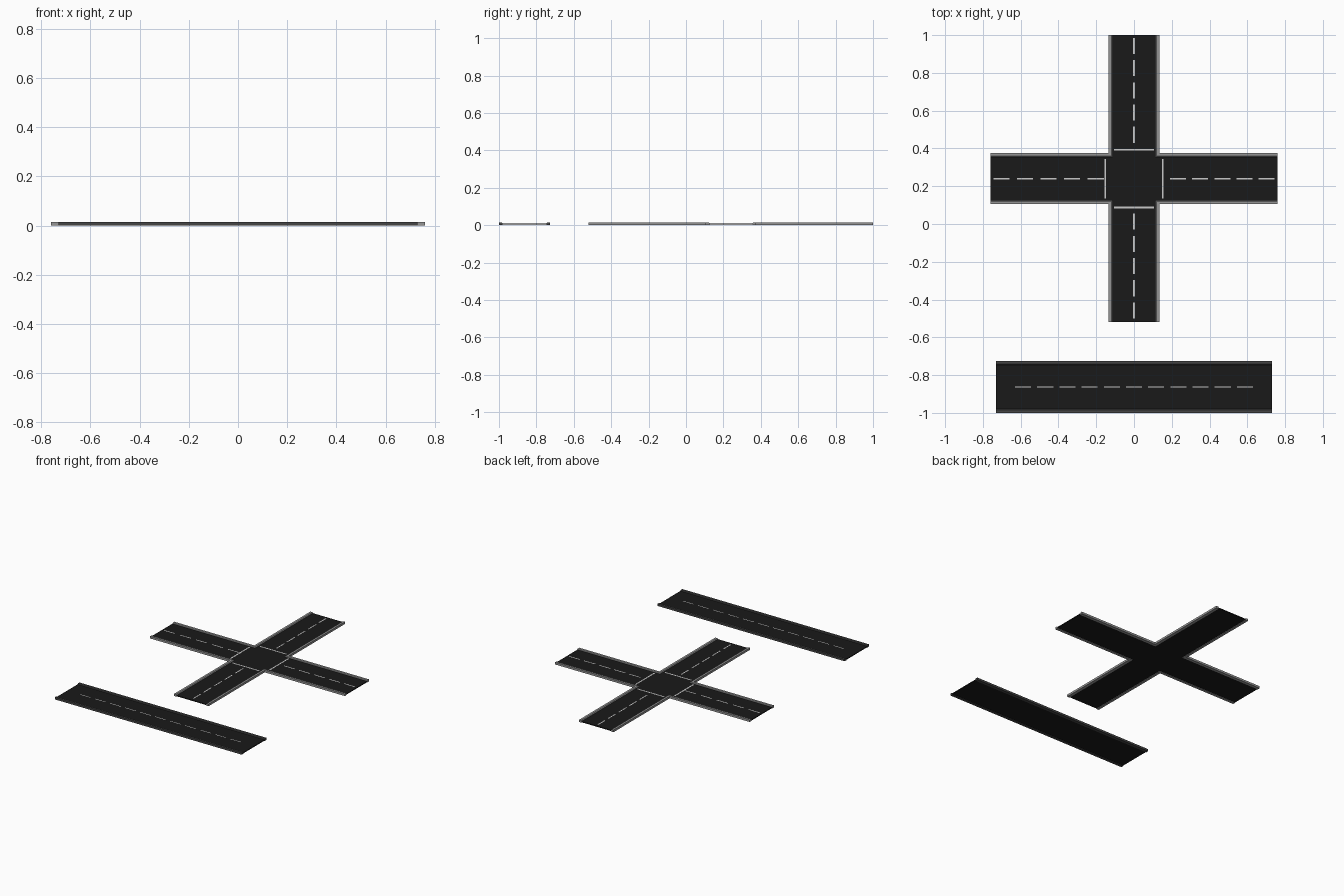
import bpy, bmesh

if "Cube" in bpy.data.objects:
    bpy.data.objects.remove(bpy.data.objects["Cube"])

CY = 0.24          # centre of the crossing
HALF = 0.76        # half length of the crossing arms
ROAD0, ROAD1 = 0.003, 0.009
CURB_H = 0.015


def material(name, v):
    m = bpy.data.materials.new(name)
    m.diffuse_color = (v, v, v, 1)
    m.use_nodes = True
    m.node_tree.nodes["Principled BSDF"].inputs["Base Color"].default_value = m.diffuse_color
    return m


asphalt = material("asphalt", 0.01)
pale = material("pale_concrete", 0.3)
dark = material("dark_concrete", 0.06)
paint = material("road_paint", 0.6)


def make(name, bm, mat):
    bmesh.ops.recalc_face_normals(bm, faces=bm.faces)
    me = bpy.data.meshes.new(name)
    bm.to_mesh(me)
    bm.free()
    me.materials.append(mat)
    ob = bpy.data.objects.new(name, me)
    bpy.context.collection.objects.link(ob)
    return ob


def slab(name, outline, z0, z1, mat):
    bm = bmesh.new()
    f = bm.faces.new([bm.verts.new((x, y, z0)) for x, y in outline])
    top = bmesh.ops.extrude_face_region(bm, geom=[f])["geom"]
    bmesh.ops.translate(bm, vec=(0, 0, z1 - z0),
                        verts=[v for v in top if isinstance(v, bmesh.types.BMVert)])
    return make(name, bm, mat)


def rect(x0, x1, y0, y1):
    return [(x0, y0), (x1, y0), (x1, y1), (x0, y1)]


def curb(name, stations, mat):
    # each station maps a cross-section point (outward distance, z) to space
    profile = [(0, 0), (0.02, 0), (0.02, CURB_H), (0.005, CURB_H), (0, 0.011)]
    bm = bmesh.new()
    rings = [[bm.verts.new(st(d, z)) for d, z in profile] for st in stations]
    n = len(profile)
    for a, b in zip(rings, rings[1:]):
        for i in range(n):
            bm.faces.new((a[i], a[(i + 1) % n], b[(i + 1) % n], b[i]))
    bm.faces.new(rings[0])
    bm.faces.new(rings[-1][::-1])
    return make(name, bm, mat)


def dashes(name, a, b, count, line, vertical, width):
    length = 0.085
    step = (b - a - length) / (count - 1)
    for i in range(count):
        s = a + i * step
        lo, hi = line - width / 2, line + width / 2
        r = rect(lo, hi, s, s + length) if vertical else rect(s, s + length, lo, hi)
        slab(f"{name}_{i + 1}", r, ROAD1 - 0.001, ROAD1 + 0.0007, paint)


# Plus-shaped asphalt of the crossing
w, h = 0.116, 0.116
plus = [(w, h), (w, HALF), (-w, HALF), (-w, h), (-HALF, h), (-HALF, -h),
        (-w, -h), (-w, -HALF), (w, -HALF), (w, -h), (HALF, -h), (HALF, h)]
slab("crossing_asphalt", [(x, y + CY) for x, y in plus], ROAD0, ROAD1, asphalt)

# L-shaped curb in each corner of the crossing
for sx in (-1, 1):
    for sy in (-1, 1):
        curb(f"corner_curb_{sx}_{sy}", [
            lambda d, z: (sx * (0.115 + d), CY + sy * HALF, z),
            lambda d, z: (sx * (0.115 + d), CY + sy * (0.115 + d), z),
            lambda d, z: (sx * HALF, CY + sy * (0.115 + d), z)], pale)

# Stop lines
for s in (-1, 1):
    y, x = CY + s * 0.153, s * 0.152
    slab("stop_line", rect(-0.105, 0.105, y - 0.005, y + 0.005),
         ROAD1 - 0.001, ROAD1 + 0.0007, paint)
    slab("stop_line", rect(x - 0.005, x + 0.005, CY - 0.105, CY + 0.105),
         ROAD1 - 0.001, ROAD1 + 0.0007, paint)

# Centre dashes on the four arms
dashes("north_dash", 0.43, 0.985, 5, 0, True, 0.008)
dashes("south_dash", -0.5, 0.055, 5, 0, True, 0.008)
dashes("east_dash", 0.19, 0.745, 5, CY, False, 0.008)
dashes("west_dash", -0.745, -0.16, 5, CY, False, 0.008)

# Separate straight road
SY, L = -0.863, 0.73
slab("straight_asphalt", rect(-L, L, SY - 0.118, SY + 0.118), ROAD0, ROAD1, asphalt)
for s in (-1, 1):
    curb(f"straight_curb_{s}", [
        lambda d, z: (-L, SY + s * (0.117 + d), z),
        lambda d, z: (L, SY + s * (0.117 + d), z)], dark)
dashes("straight_dash", -0.63, 0.63, 11, SY, False, 0.006)
